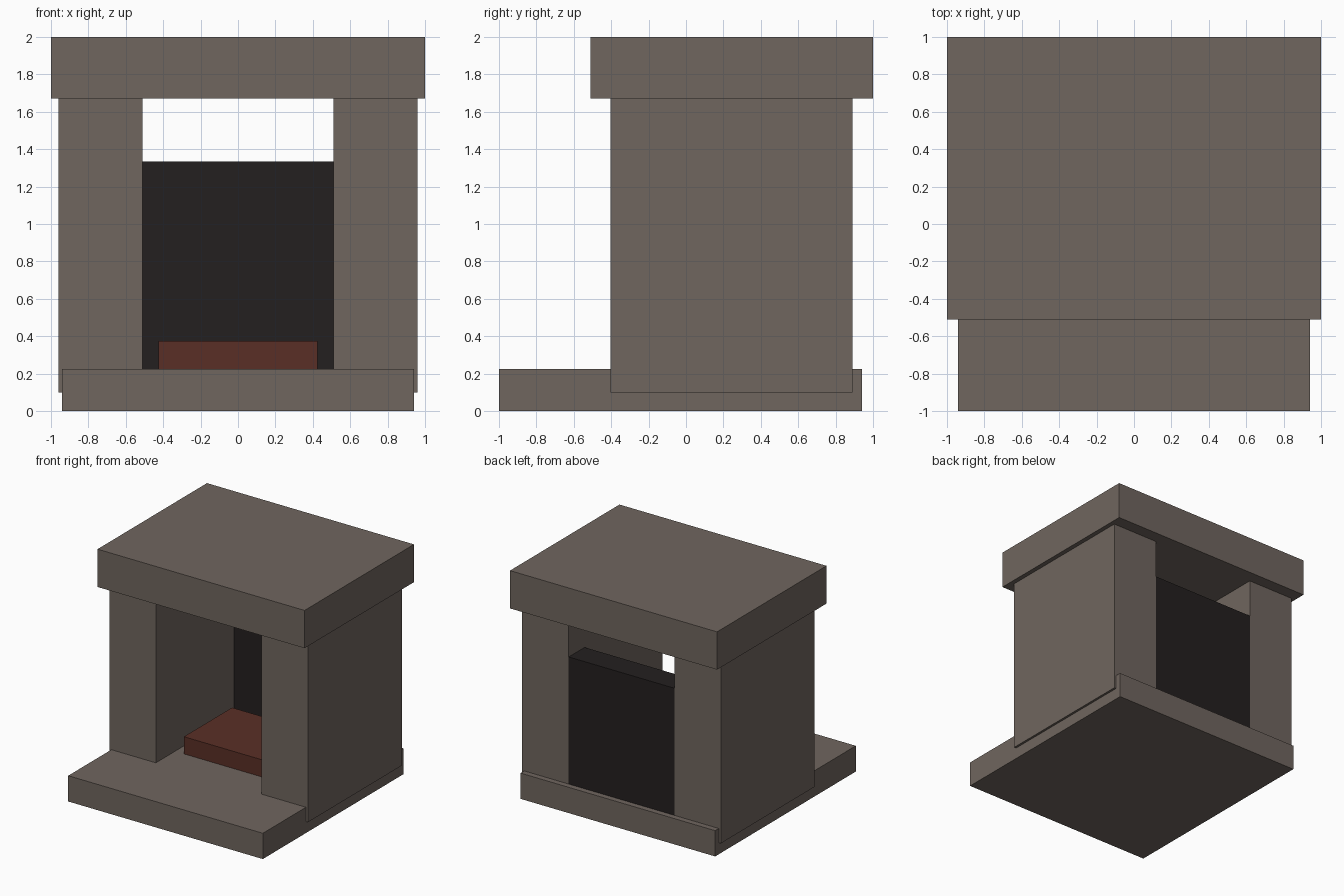
import bpy

cube = bpy.data.objects.get("Cube")
if cube:
    bpy.data.objects.remove(cube, do_unlink=True)


def make_material(name, rgb):
    mat = bpy.data.materials.new(name)
    mat.use_nodes = True
    mat.diffuse_color = (*rgb, 1)
    bsdf = mat.node_tree.nodes["Principled BSDF"]
    bsdf.inputs["Base Color"].default_value = (*rgb, 1)
    bsdf.inputs["Roughness"].default_value = 0.9
    return mat


def block(name, xs, ys, zs, mat):
    """Box spanning the given (low, high) range on each axis."""
    spans = (xs, ys, zs)
    bpy.ops.mesh.primitive_cube_add(size=1, location=[(a + b) / 2 for a, b in spans])
    obj = bpy.context.object
    obj.name = obj.data.name = name
    obj.scale = [b - a for a, b in spans]
    bpy.ops.object.transform_apply(location=False, rotation=False, scale=True)
    obj.data.materials.append(mat)
    return obj


stone = make_material("stone", (0.162, 0.133, 0.114))
soot = make_material("soot", (0.017, 0.014, 0.014))
ember = make_material("ember", (0.102, 0.028, 0.019))

# Hearth slab and mantel
block("hearth", (-0.94, 0.94), (-1, 0.94), (0, 0.225), stone)
block("mantel", (-1, 1), (-0.51, 1), (1.67, 2), stone)

# Side pillars, overhanging the hearth slightly
block("left_pillar", (0.51, 0.96), (-0.405, 0.89), (0.1, 1.67), stone)
block("right_pillar", (-0.96, -0.51), (-0.405, 0.89), (0.1, 1.67), stone)

# Firebox back wall, open above, and the ember bed in front of it
block("firebox_back", (-0.51, 0.51), (0.67, 0.89), (0.2, 1.335), soot)
block("ember_bed", (-0.425, 0.425), (-0.14, 0.525), (0.2, 0.375), ember)
